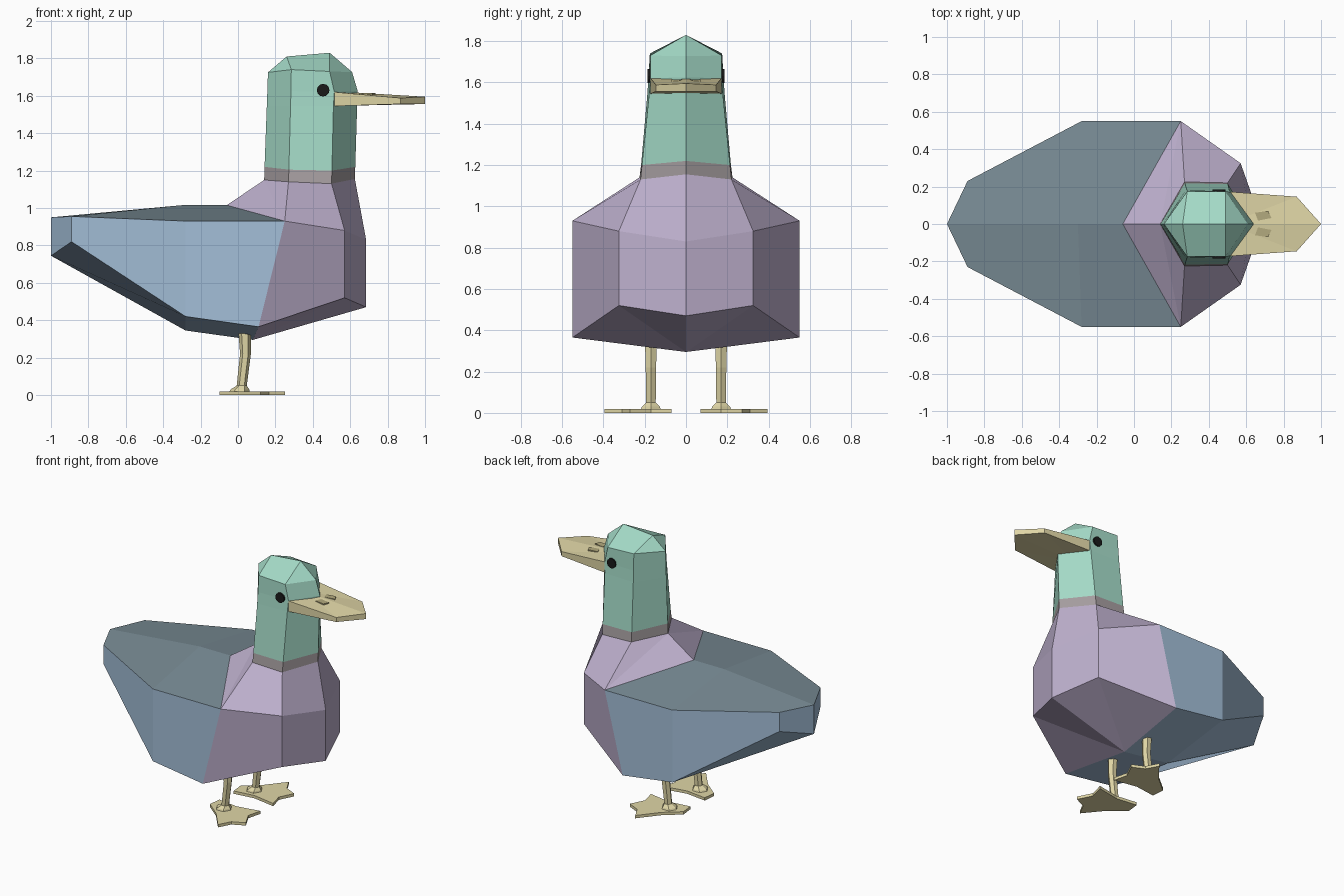
import bpy, bmesh
from math import pi, cos, sin
from mathutils import Matrix

if "Cube" in bpy.data.objects:
    bpy.data.objects.remove(bpy.data.objects["Cube"])


def material(name, r, g, b):
    m = bpy.data.materials.new(name)
    m.diffuse_color = (r, g, b, 1)
    m.use_nodes = True
    m.node_tree.nodes["Principled BSDF"].inputs["Base Color"].default_value = m.diffuse_color
    return m


BLUE = material("wing_blue", .37, .52, .69)
SLATE = material("back_slate", .19, .26, .30)
LILAC = material("breast_lilac", .52, .44, .62)
GREEN = material("head_green", .37, .70, .57)
GREY = material("collar_grey", .38, .34, .35)
YELLOW = material("bill_yellow", .74, .67, .38)
OLIVE = material("nostril", .45, .40, .21)
BLACK = material("eye_black", .01, .01, .01)


def finish(bm, name, mats):
    bmesh.ops.remove_doubles(bm, verts=bm.verts, dist=.0005)
    bmesh.ops.recalc_face_normals(bm, faces=bm.faces)
    me = bpy.data.meshes.new(name)
    bm.to_mesh(me)
    bm.free()
    for m in mats:
        me.materials.append(m)
    ob = bpy.data.objects.new(name, me)
    bpy.context.collection.objects.link(ob)
    return ob


def loft(name, rows, mats, pick=lambda r, c: 0):
    """Bridge rows of half-outline points and mirror them across y = 0."""
    bm = bmesh.new()
    for s in (1, -1):
        grid = [[bm.verts.new((x, s * y, z)) for x, y, z in row] for row in rows]
        for r in range(len(rows) - 1):
            for c in range(len(rows[0]) - 1):
                f = bm.faces.new((grid[r][c], grid[r][c + 1],
                                  grid[r + 1][c + 1], grid[r + 1][c]))
                f.material_index = pick(r, c)
    return finish(bm, name, mats)


def plate(name, outline, z0, z1, mat, side=1):
    """Extrude a flat outline from z0 to z1."""
    bm = bmesh.new()
    f = bm.faces.new([bm.verts.new((x, side * y, z0)) for x, y in outline])
    ext = bmesh.ops.extrude_face_region(bm, geom=[f])["geom"]
    bmesh.ops.translate(bm, vec=(0, 0, z1 - z0),
                        verts=[v for v in ext if isinstance(v, bmesh.types.BMVert)])
    return finish(bm, name, [mat])


# Body: belly line, lower rim, upper rim, back line / neck base (tail to chest)
low, keel, spine = (.11, .55, .365), (.08, 0, .295), (-.06, 0, 1.015)
shoulder = (.25, .55, .93)
neck_base = [(.14, 0, 1.15), (.27, .225, 1.14), (.50, .22, 1.13), (.625, 0, 1.155)]
body = [
    [(-1, 0, .745)] * 2 + [(-.28, 0, .345)] + [keel] * 5,
    [(-1, 0, .745), (-.89, .23, .82), (-.28, .55, .42)] + [low] * 3
    + [(.57, .325, .52), (.685, 0, .47)],
    [(-1, 0, .95), (-.89, .23, .955), (-.28, .55, .93)] + [shoulder] * 3
    + [(.57, .325, .88), (.685, 0, .83)],
    [(-1, 0, .95)] * 2 + [(-.30, 0, 1.015), spine] + neck_base,
]
loft("body", body, [BLUE, SLATE, LILAC],
     lambda r, c: 2 if c > 2 else (1 if r == 2 else 0))

# Neck and head with grey collar and ridged crown
head = [
    neck_base,
    [(.142, 0, 1.22), (.272, .217, 1.205), (.502, .213, 1.20), (.627, 0, 1.22)],
    [(.154, 0, 1.545), (.281, .187, 1.545), (.51, .178, 1.545), (.637, 0, 1.545)],
    [(.157, 0, 1.625), (.283, .182, 1.625), (.515, .172, 1.62), (.64, 0, 1.625)],
    [(.16, 0, 1.725), (.285, .175, 1.74), (.49, .173, 1.73), (.61, 0, 1.727)],
    [(.26, 0, 1.81)] * 2 + [(.49, 0, 1.83)] * 2,
]
loft("head", head, [GREY, GREEN], lambda r, c: min(r, 1))

# Bill
loft("bill", [
    [(.5, 0, 1.545)] * 4,
    [(.5, 0, 1.545), (.515, .172, 1.545), (.87, .146, 1.556), (1, 0, 1.556)],
    [(.5, 0, 1.625), (.515, .172, 1.62), (.87, .146, 1.588), (1, 0, 1.595)],
    [(.5, 0, 1.625)] * 4,
], [YELLOW])

# Webbed foot outline: heel, inner toe, middle toe, outer toe
FOOT = [(-.10, .17), (-.09, .08), (.06, .10), (.225, .07), (.20, .17),
        (.25, .27), (.165, .31), (.12, .395), (.01, .26)]
NOSTRIL = [(.647, .06), (.717, .07), (.735, .032), (.663, .018)]
LEG = [(.034, .37, .034), (.040, .22, .029), (.020, .05, .027),
       (.010, .030, .05), (.008, .018, .055)]   # x, z, radius

for side, tag in ((-1, "right"), (1, "left")):
    plate(tag + "_foot", FOOT, 0, .02, YELLOW, side)
    nostril = plate(tag + "_nostril", NOSTRIL, 1.595, 1.614, OLIVE, side)

    # Six-sided bent leg with flared ankle
    bm = bmesh.new()
    rings = [[bm.verts.new((x + r * cos(k * pi / 3), side * .17 + r * sin(k * pi / 3), z))
              for k in range(6)] for x, z, r in LEG]
    for a, b in zip(rings, rings[1:]):
        for k in range(6):
            n = (k + 1) % 6
            bm.faces.new((a[k], a[n], b[n], b[k]))
    bm.faces.new(rings[0])
    bm.faces.new(rings[-1])
    finish(bm, tag + "_leg", [YELLOW])

    # Eye disc
    bm = bmesh.new()
    bmesh.ops.create_cone(bm, cap_ends=True, segments=12, radius1=.034, radius2=.034,
                          depth=.025, matrix=Matrix.Translation((.455, side * .173, 1.63))
                          @ Matrix.Rotation(pi / 2, 4, 'X'))
    finish(bm, tag + "_eye", [BLACK])
